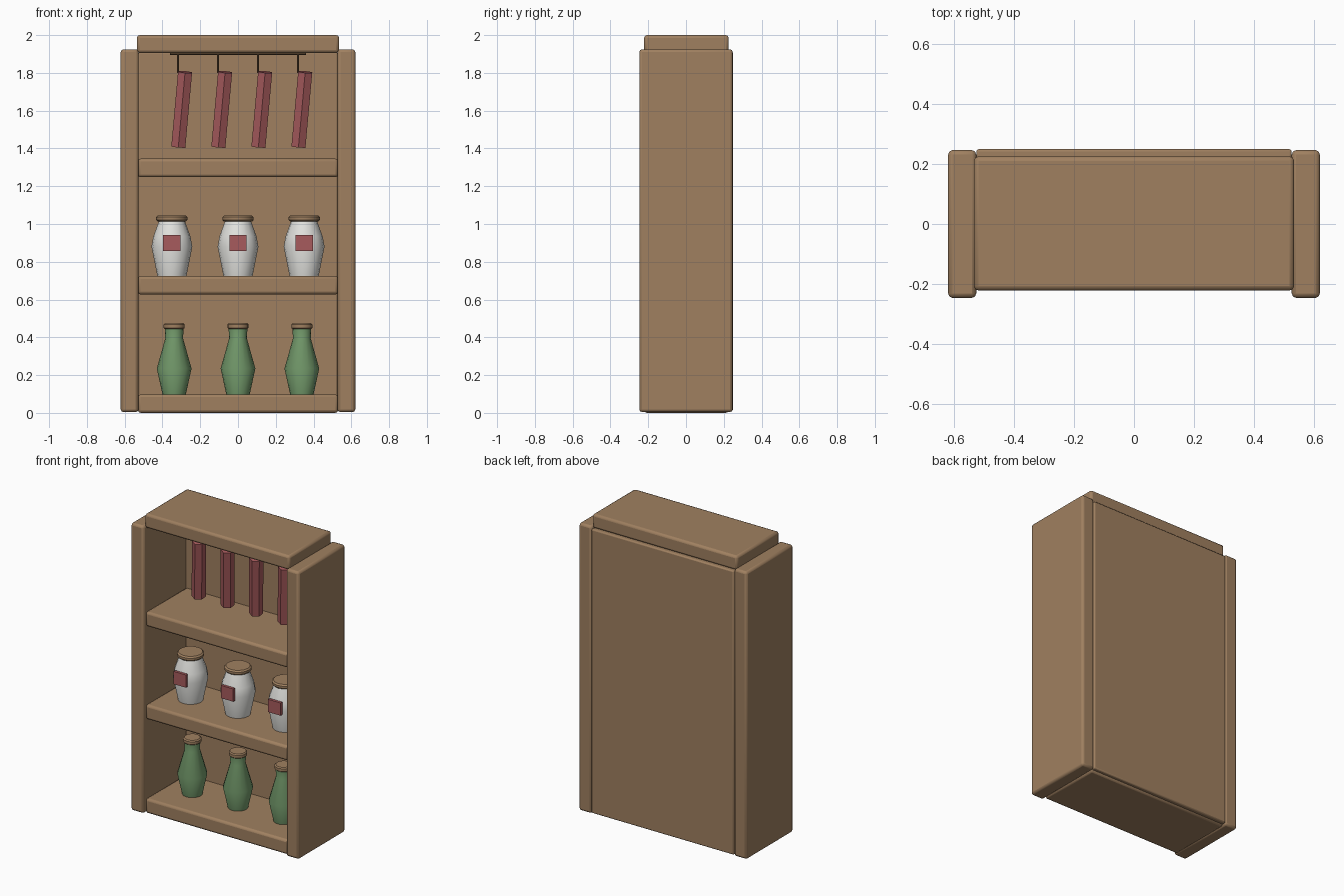
import bpy, math

if "Cube" in bpy.data.objects:
    bpy.data.objects.remove(bpy.data.objects["Cube"])


def make_material(name, rgb):
    m = bpy.data.materials.new(name)
    m.use_nodes = True
    m.diffuse_color = (*rgb, 1)
    m.node_tree.nodes["Principled BSDF"].inputs["Base Color"].default_value = (*rgb, 1)
    return m


wood = make_material("wood", (0.35, 0.216, 0.117))
red = make_material("red", (0.39, 0.105, 0.11))
green = make_material("bottle green", (0.175, 0.33, 0.15))
white = make_material("jar white", (0.76, 0.76, 0.73))
cord = make_material("dark cord", (0.12, 0.07, 0.035))


def finish(ob, mat, smooth=True):
    ob.data.materials.append(mat)
    if smooth:
        bpy.ops.object.select_all(action='DESELECT')
        ob.select_set(True)
        bpy.context.view_layer.objects.active = ob
        bpy.ops.object.shade_smooth_by_angle(angle=math.radians(35))
    return ob


def box(name, lo, hi, mat=wood, bevel=0.015):
    """Box between two corners, with rounded edges."""
    bpy.ops.mesh.primitive_cube_add(size=1, location=[(a + b) / 2 for a, b in zip(lo, hi)])
    ob = bpy.context.object
    ob.name = name
    ob.scale = [b - a for a, b in zip(lo, hi)]
    bpy.ops.object.transform_apply(location=False, rotation=False, scale=True)
    if bevel:
        mod = ob.modifiers.new("rounded edges", 'BEVEL')
        mod.width = bevel
        mod.segments = 2
    return finish(ob, mat, bool(bevel))


def lathe(name, profile, x, mat, sides=16):
    """Closed solid turned around a vertical axis from (radius, height) pairs."""
    verts, faces = [], []
    for r, z in profile:
        for i in range(sides):
            a = 2 * math.pi * i / sides
            verts.append((r * math.cos(a), r * math.sin(a), z))
    for k in range(len(profile) - 1):
        for i in range(sides):
            j = (i + 1) % sides
            faces.append((k * sides + i, k * sides + j,
                          (k + 1) * sides + j, (k + 1) * sides + i))
    faces.append(tuple(reversed(range(sides))))
    faces.append(tuple(range(len(verts) - sides, len(verts))))
    me = bpy.data.meshes.new(name)
    me.from_pydata(verts, [], faces)
    ob = bpy.data.objects.new(name, me)
    bpy.context.collection.objects.link(ob)
    ob.location.x = x
    return finish(ob, mat)


def rod(name, radius, length, loc, rot, mat, sides):
    bpy.ops.mesh.primitive_cylinder_add(vertices=sides, radius=radius, depth=length,
                                        location=loc, rotation=rot)
    ob = bpy.context.object
    ob.name = name
    return finish(ob, mat, False)


# Cabinet frame
for side, s in (("left", 1), ("right", -1)):
    x0, x1 = sorted((s * 0.527, s * 0.621))
    box(side + "_side_panel", (x0, -0.247, 0.004), (x1, 0.247, 1.925))
box("top_board", (-0.535, -0.222, 1.905), (0.535, 0.226, 2.0))
box("back_panel", (-0.527, 0.2, 0.012), (0.527, 0.25, 1.91), bevel=0.008)
for name, z in (("bottom", 0.0), ("middle", 0.627), ("upper", 1.248)):
    box(name + "_shelf", (-0.53, -0.222, z), (0.53, 0.226, z + 0.098))

# Bottles with stoppers, and labelled jars with lids
bottle = [(0.062, 0.098), (0.092, 0.235), (0.047, 0.395), (0.05, 0.45)]
stopper = [(0.048, 0.443), (0.056, 0.45), (0.056, 0.468), (0.049, 0.475)]
jar = [(0.077, 0.725), (0.108, 0.88), (0.098, 0.935), (0.067, 1.02)]
lid = [(0.074, 1.013), (0.083, 1.022), (0.083, 1.036), (0.074, 1.045)]
for i in (-1, 0, 1):
    n = str(i + 2)
    lathe("bottle_" + n, bottle, i * 0.338, green)
    lathe("stopper_" + n, stopper, i * 0.338, wood)
    x = i * 0.35
    lathe("jar_" + n, jar, x, white)
    lathe("lid_" + n, lid, x, wood)
    box("label_" + n, (x - 0.046, -0.116, 0.858), (x + 0.046, -0.098, 0.943), red, 0)

# Dried strips hanging on cords from a rail
rod("rail", 0.008, 0.72, (0, -0.015, 1.904), (0, math.pi / 2, 0), cord, 8)
for i in range(4):
    x = (i - 1.5) * 0.212
    n = str(i + 1)
    rod("cord_" + n, 0.005, 0.11, (x, -0.015, 1.855), (0, 0, 0), cord, 6)
    rod("hanging_strip_" + n, 0.043, 0.4, (x + 0.02, 0.012, 1.607),
        (0.12, 0.09, 0), red, 6)
